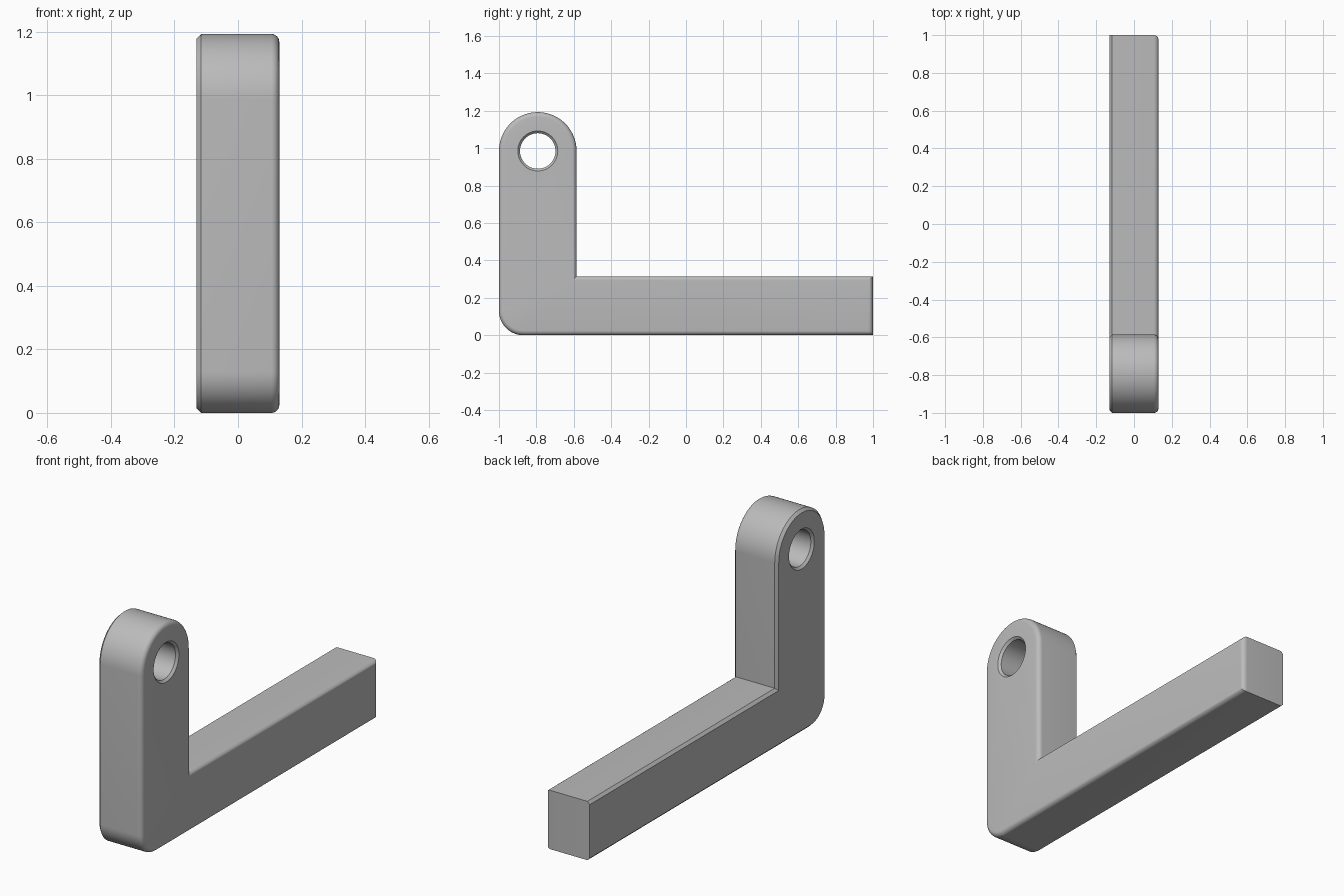
import bpy, bmesh
from math import sin, cos, pi, radians

cube = bpy.data.objects.get("Cube")
if cube:
    bpy.data.objects.remove(cube, do_unlink=True)

HALF = 0.13          # half thickness
FILLET = 0.025       # rounded edge on the left side
CHAMFER = 0.014      # flat bevel on the right side
EYE_Y, EYE_Z, EYE_R = -0.7925, 0.985, 0.2075
CORNER = 0.13        # radius of the lower front corner
BAR_TOP = 0.315


def arc(cy, cz, r, start, end, steps):
    angles = [start + (end - start) * i / steps for i in range(steps + 1)]
    return [(cy + r * cos(a), cz + r * sin(a)) for a in angles]


def outline(d, d_end):
    """Bracket profile in (y, z), moved inward by d, and by d_end at the bar's end."""
    pts = [(1 - d_end, d), (1 - d_end, BAR_TOP - d),
           (EYE_Y + EYE_R - d, BAR_TOP - d)]
    pts += arc(EYE_Y, EYE_Z, EYE_R - d, 0, pi, 40)
    pts += arc(-1 + CORNER, CORNER, CORNER - d, pi, 1.5 * pi, 16)
    return pts


def hole(r):
    return arc(EYE_Y, EYE_Z, r, 0, 2 * pi, 48)[:-1]


def loft(bm, sections):
    """Join closed (x, points) sections with quads and return the end loops."""
    rings = [[bm.verts.new((x, y, z)) for y, z in pts] for x, pts in sections]
    for a, b in zip(rings, rings[1:]):
        n = len(a)
        for i in range(n):
            j = (i + 1) % n
            bm.faces.new((a[i], a[j], b[j], b[i]))
    return rings[0], rings[-1]


def loop_edges(bm, ring):
    return [bm.edges.get((v, ring[i - 1])) for i, v in enumerate(ring)]


bm = bmesh.new()

# Outer wall: chamfer on the right, quarter-round fillet on the left
sections = [(-HALF, outline(CHAMFER, 0)), (-HALF + CHAMFER, outline(0, 0))]
for i in range(7):
    a = pi / 2 * i / 6
    d = FILLET * (1 - cos(a))
    sections.append((HALF - FILLET + FILLET * sin(a), outline(d, d)))
outer = loft(bm, sections)

# Pin hole with a countersunk rim at both ends
rim, bore, depth = 0.107, 0.095, 0.012
inner = loft(bm, [(-HALF, hole(rim)), (-HALF + depth, hole(bore)),
                  (HALF - depth, hole(bore)), (HALF, hole(rim))])

# Flat sides around the hole
for out_ring, in_ring in zip(outer, inner):
    edges = loop_edges(bm, out_ring) + loop_edges(bm, in_ring)
    bmesh.ops.triangle_fill(bm, edges=edges, use_beauty=True)
bmesh.ops.recalc_face_normals(bm, faces=bm.faces)

mesh = bpy.data.meshes.new("angled_bracket")
bm.to_mesh(mesh)
bm.free()
bracket = bpy.data.objects.new("angled_bracket", mesh)
bpy.context.collection.objects.link(bracket)

# Plain grey
grey = bpy.data.materials.new("grey")
grey.use_nodes = True
colour = (0.5, 0.5, 0.5, 1)
grey.diffuse_color = colour
grey.node_tree.nodes["Principled BSDF"].inputs["Base Color"].default_value = colour
mesh.materials.append(grey)

# Smooth curves, crisp corners
bpy.ops.object.select_all(action="DESELECT")
bracket.select_set(True)
bpy.context.view_layer.objects.active = bracket
bpy.ops.object.shade_smooth_by_angle(angle=radians(30))
